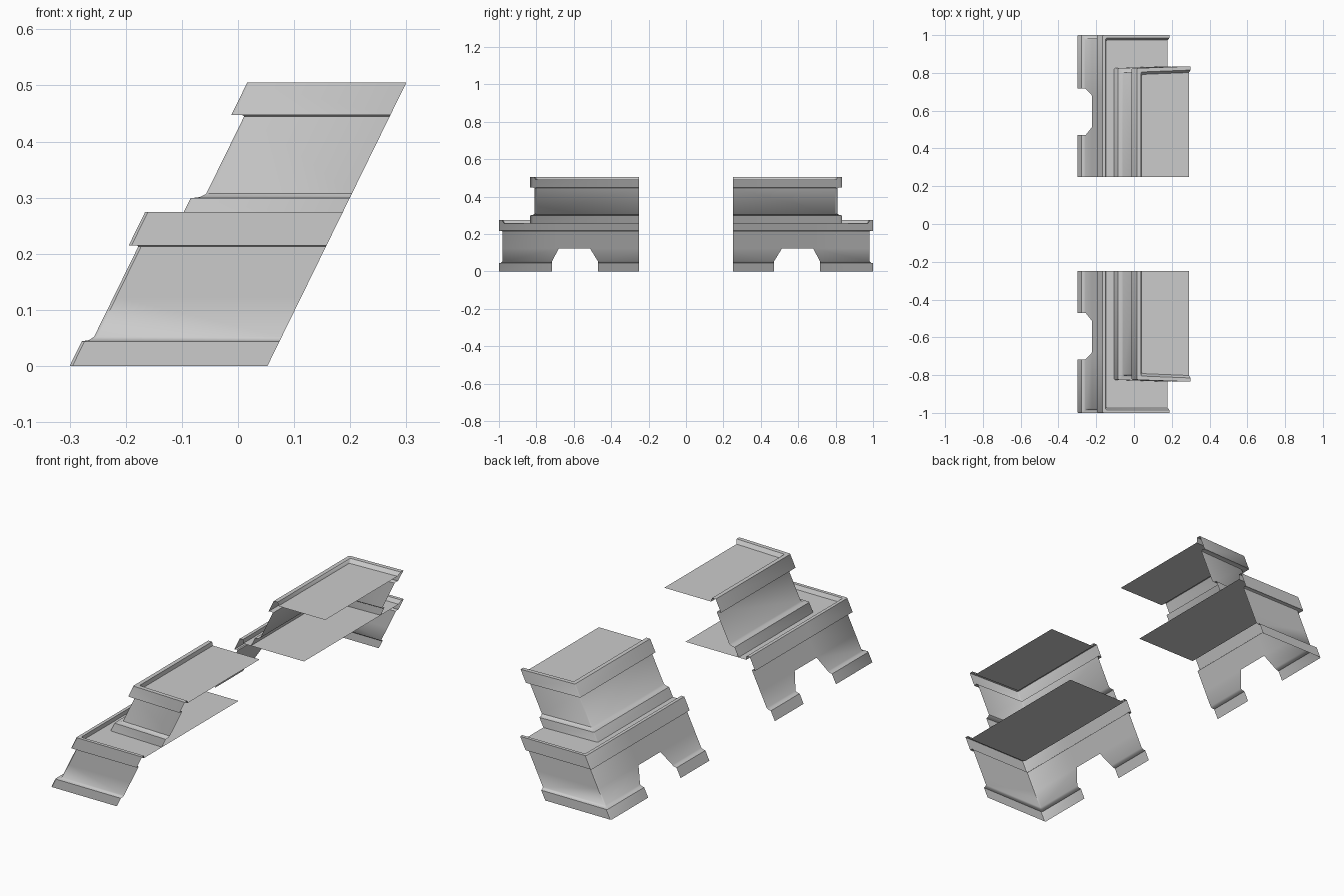
import bpy
import bmesh

if "Cube" in bpy.data.objects:
    bpy.data.objects.remove(bpy.data.objects["Cube"])

SHEAR = 0.49      # everything leans toward +x as it rises
X_END = 0.0525    # open end of the steps (before leaning)
Y_END = 0.25      # open inner end of each half


def tier(name, x_out, y_out, skew, profile, arch=None):
    """Sweep a moulding profile (inset, z) round an L-shaped path, then cap it with a tread."""
    bm = bmesh.new()
    c = 0.005     # tiny corner chamfer
    rows = []
    for d, z in profile:
        x, y = x_out + d, y_out - d
        path = [(X_END, y + skew), (x + c, y), (x, y - c)]
        if arch:
            lo, hi = arch["top"] if z >= arch["z"] else arch["bottom"]
            path += [(x, hi), (x, lo)]
        path.append((x, Y_END))
        rows.append([bm.verts.new((px + SHEAR * z, py, z)) for px, py in path])
    for j in range(len(rows) - 1):
        for i in range(len(rows[0]) - 1):
            # leave the doorway open in the front wall
            if arch and i == 3 and profile[j + 1][1] <= arch["z"]:
                continue
            bm.faces.new((rows[j][i], rows[j][i + 1], rows[j + 1][i + 1], rows[j + 1][i]))
    # sunken flat tread
    z = profile[-1][1]
    bm.faces.new(rows[-1] + [bm.verts.new((X_END + SHEAR * z, Y_END, z))])
    loose = [v for v in bm.verts if not v.link_faces]
    bmesh.ops.delete(bm, geom=loose, context='VERTS')

    mesh = bpy.data.meshes.new(name)
    bm.to_mesh(mesh)
    bm.free()
    ob = bpy.data.objects.new(name, mesh)
    bpy.context.collection.objects.link(ob)
    # matching half on the other side
    mod = ob.modifiers.new("mirror", 'MIRROR')
    mod.use_axis = (False, True, False)
    bpy.ops.object.select_all(action='DESELECT')
    ob.select_set(True)
    bpy.context.view_layer.objects.active = ob
    bpy.ops.object.shade_smooth_by_angle(angle=0.8)
    return ob


# lower step with a tapered doorway
tier("lower_step", -0.3, 1.0, 0.0,
     [(0, 0), (0, 0.044), (0.012, 0.046), (0.018, 0.052), (0.018, 0.122),
      (0.018, 0.213), (0.012, 0.217), (0, 0.215), (0, 0.274), (0.016, 0.274),
      (0.027, 0.256)],
     arch={"z": 0.122, "bottom": (0.47, 0.717), "top": (0.513, 0.68)})

# upper step standing on the lower tread
tier("upper_step", -0.231, 0.825, 0.01,
     [(0, 0.256), (0, 0.299), (0.016, 0.301), (0.024, 0.307), (0.024, 0.445),
      (0.016, 0.449), (0, 0.447), (0, 0.505), (0.02, 0.505), (0.033, 0.487)])
